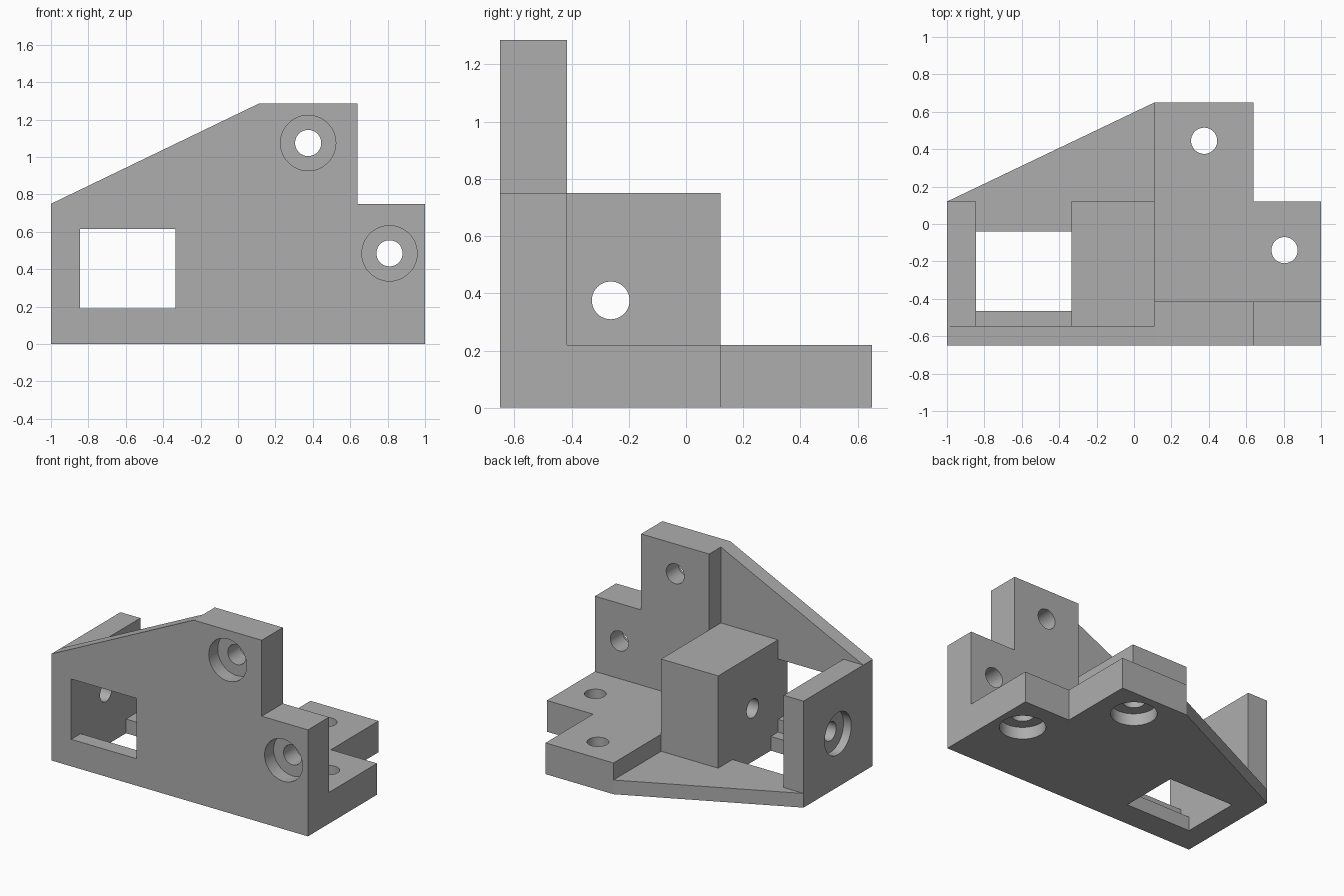
import bpy
import bmesh
from math import radians
from mathutils import Matrix, Vector

cube = bpy.data.objects.get("Cube")
if cube:
    bpy.data.objects.remove(cube, do_unlink=True)

grey = bpy.data.materials.new("plain grey")
grey.use_nodes = True
grey.diffuse_color = (0.42, 0.42, 0.42, 1)
grey.node_tree.nodes["Principled BSDF"].inputs["Base Color"].default_value = grey.diffuse_color

FRONT, BACK, STEP_BACK = -0.65, 0.65, 0.12
TOP, STEP_TOP = 1.285, 0.75
PAD_X, STEP_X = 0.11, 0.64


def add_object(name, bm):
    bmesh.ops.recalc_face_normals(bm, faces=bm.faces)
    mesh = bpy.data.meshes.new(name)
    bm.to_mesh(mesh)
    bm.free()
    mesh.materials.append(grey)
    obj = bpy.data.objects.new(name, mesh)
    bpy.context.collection.objects.link(obj)
    return obj


def prism(name, points, push):
    bm = bmesh.new()
    face = bm.faces.new([bm.verts.new(p) for p in points])
    extruded = bmesh.ops.extrude_face_region(bm, geom=[face])["geom"]
    verts = [g for g in extruded if isinstance(g, bmesh.types.BMVert)]
    bmesh.ops.translate(bm, verts=verts, vec=push)
    return add_object(name, bm)


def box(name, low, high):
    x, y, z = low
    X, Y, Z = high
    return prism(name, [(x, y, z), (X, y, z), (X, Y, z), (x, Y, z)], (0, 0, Z - z))


def cylinder(name, start, end, radius):
    start, end = Vector(start), Vector(end)
    axis = end - start
    turn = axis.to_track_quat("Z", "Y").to_matrix().to_4x4()
    bm = bmesh.new()
    bmesh.ops.create_cone(bm, cap_ends=True, segments=48, radius1=radius, radius2=radius,
                          depth=axis.length,
                          matrix=Matrix.Translation((start + end) / 2) @ turn)
    return add_object(name, bm)


def combine(target, other, operation):
    mod = target.modifiers.new(other.name, "BOOLEAN")
    mod.operation = operation
    mod.solver = "EXACT"
    mod.object = other
    bpy.context.view_layer.objects.active = target
    bpy.ops.object.modifier_apply(modifier=mod.name)
    bpy.data.objects.remove(other, do_unlink=True)


def outline(low, step, high):
    """Stepped plate with a sloping shoulder, and its thick pad."""
    end = [(1, low), (1, step), (STEP_X, step), (STEP_X, high), (PAD_X, high)]
    return [(-1, low)] + end + [(-1, step)], [(PAD_X, low)] + end


# Upright front plate and its thick pad
wall, wall_pad = outline(0, STEP_TOP, TOP)
bracket = prism("bracket", [(x, FRONT, z) for x, z in wall], (0, 0.105, 0))
parts = [prism("front_pad", [(x, FRONT, z) for x, z in wall_pad], (0, 0.235, 0))]

# Base plate and its thick pad
base, base_pad = outline(FRONT, STEP_BACK, BACK)
parts.append(prism("base_plate", [(x, y, 0) for x, y in base], (0, 0, 0.1)))
parts.append(prism("base_pad", [(x, y, 0) for x, y in base_pad], (0, 0, 0.22)))

# Centre block and end plate
parts.append(box("centre_block", (-0.335, -0.6, 0.05), (PAD_X, STEP_BACK, STEP_TOP)))
parts.append(box("end_plate", (-1, FRONT, 0), (-0.845, STEP_BACK, STEP_TOP)))
for part in parts:
    combine(bracket, part, "UNION")

# Windows through the front and the base
cutters = [box("front_window", (-0.845, -0.8, 0.19), (-0.335, -0.5, 0.615)),
           box("base_window", (-0.845, -0.465, -0.2), (-0.335, -0.04, 0.15))]

# Counterbored screw holes in the front and the base
for x, z in ((0.375, 1.075), (0.81, 0.485)):
    cutters.append(cylinder("front_hole", (x, -0.9, z), (x, -0.3, z), 0.07))
    cutters.append(cylinder("front_bore", (x, -0.9, z), (x, FRONT + 0.1, z), 0.148))
for x, y in ((0.375, 0.445), (0.805, -0.14)):
    cutters.append(cylinder("base_hole", (x, y, -0.2), (x, y, 0.4), 0.07))
    cutters.append(cylinder("base_bore", (x, y, -0.2), (x, y, 0.085), 0.148))

# Cross hole through the end plate and the block
y, z = -0.263, 0.375
cutters.append(cylinder("cross_hole", (-1.2, y, z), (0.4, y, z), 0.066))
cutters.append(cylinder("cross_bore", (-1.2, y, z), (-0.94, y, z), 0.148))
for cutter in cutters:
    combine(bracket, cutter, "DIFFERENCE")

# Round holes smooth, edges sharp
bpy.ops.object.select_all(action="DESELECT")
bracket.select_set(True)
bpy.context.view_layer.objects.active = bracket
bpy.ops.object.shade_smooth_by_angle(angle=radians(20))
